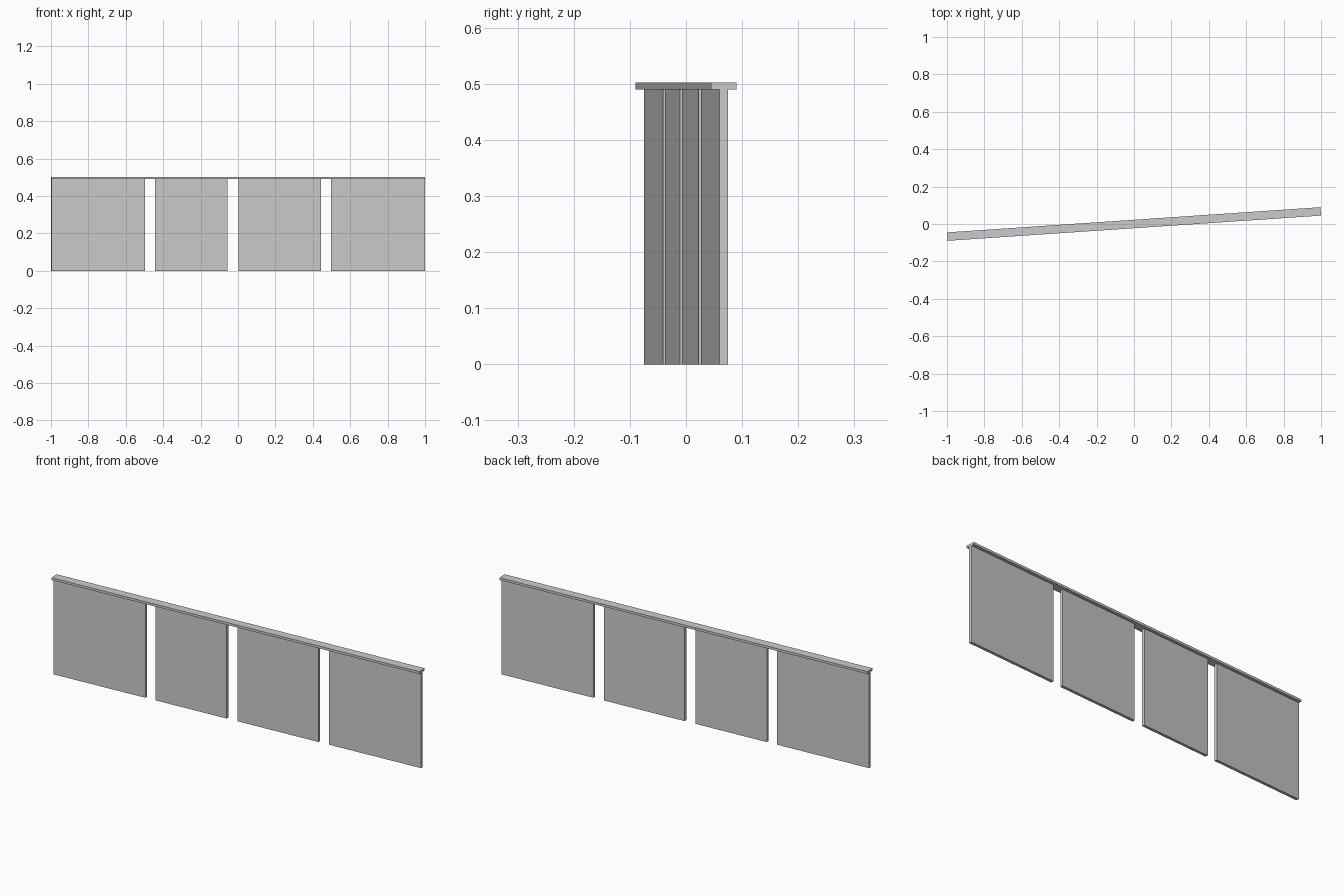
import bpy, math
from mathutils import Matrix

if "Cube" in bpy.data.objects:
    bpy.data.objects.remove(bpy.data.objects["Cube"])

ANGLE = math.atan(0.0675)          # the wall runs slightly diagonally
ROT = Matrix.Rotation(ANGLE, 4, 'Z')


def wall_box(name, x0, x1, thickness, z0, z1):
    """Box spanning world x0..x1 along the diagonal wall line."""
    c = math.cos(ANGLE)
    bpy.ops.mesh.primitive_cube_add(size=1)
    ob = bpy.context.object
    ob.name = name
    size = ((x1 - x0) / c, thickness, z1 - z0)
    centre = ((x0 + x1) / 2 / c, 0, (z0 + z1) / 2)
    ob.data.transform(ROT @ Matrix.Translation(centre) @ Matrix.Diagonal((*size, 1)))
    return ob


# Wall panels with door gaps between them
for i, (x0, x1) in enumerate([(-0.998, -0.498), (-0.443, -0.057),
                              (0.003, 0.442), (0.498, 0.998)]):
    wall_box(f"wall_panel_{i + 1}", x0, x1, 0.0146, 0, 0.49)

# Flat cap running along the top
wall_box("top_cap", -0.9985, 0.9985, 0.0450, 0.49, 0.502)
